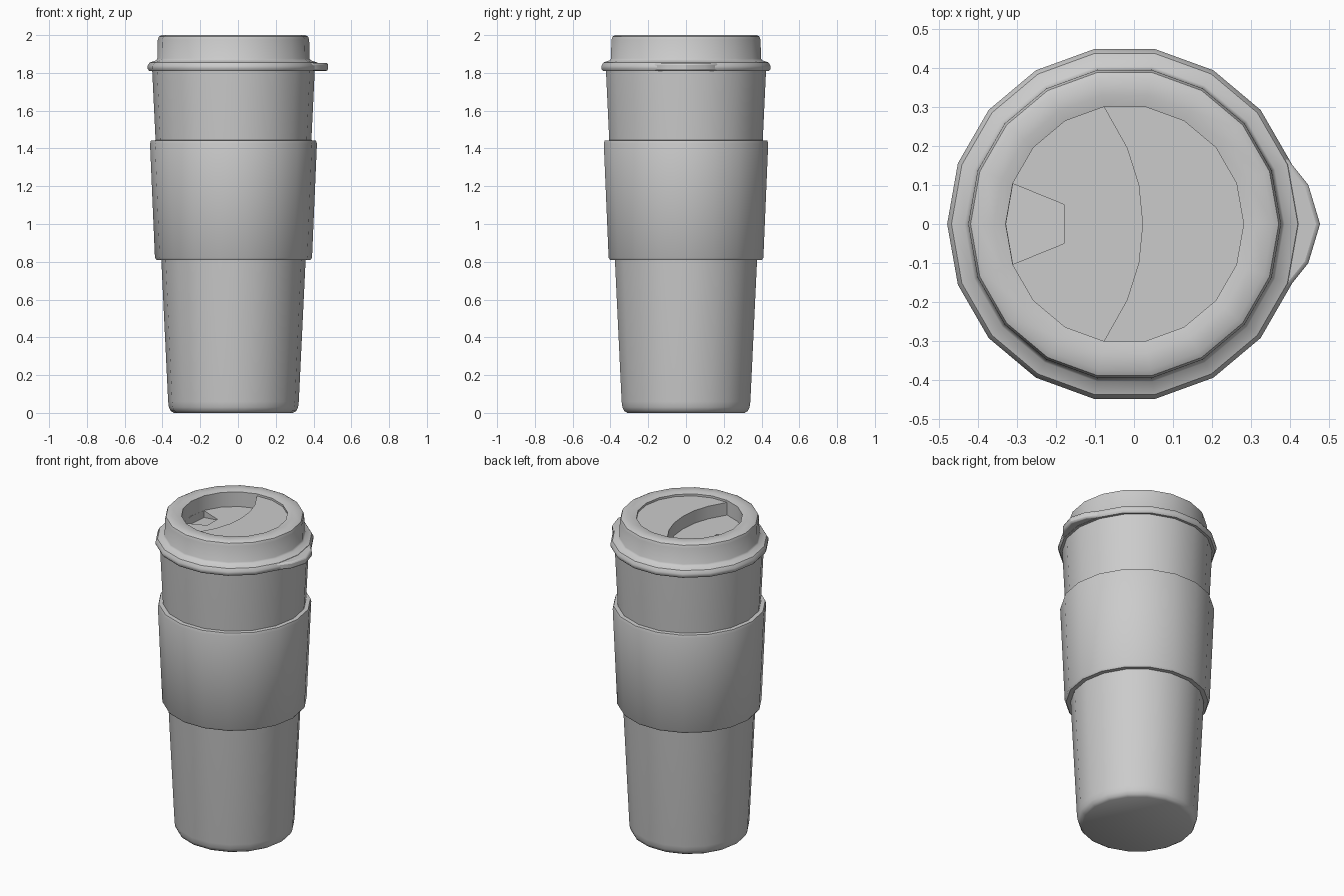
import bpy, bmesh
from math import cos, sin, pi, radians

if "Cube" in bpy.data.objects:
    bpy.data.objects.remove(bpy.data.objects["Cube"])

CX = -0.024      # axis of the cup (the lid tab shifts it off centre)
SIDES = 18


def finish(bm, name, angle=40):
    bmesh.ops.remove_doubles(bm, verts=bm.verts, dist=1e-5)
    bmesh.ops.recalc_face_normals(bm, faces=bm.faces)
    me = bpy.data.meshes.new(name)
    bm.to_mesh(me)
    bm.free()
    ob = bpy.data.objects.new(name, me)
    bpy.context.collection.objects.link(ob)
    smooth(ob, angle)
    return ob


def select(ob):
    bpy.ops.object.select_all(action='DESELECT')
    ob.select_set(True)
    bpy.context.view_layer.objects.active = ob


def smooth(ob, angle):
    select(ob)
    bpy.ops.object.shade_smooth_by_angle(angle=radians(angle))


def lathe(name, profile, closed=False, angle=40):
    """Turn an (r, z) profile around the cup axis."""
    bm = bmesh.new()
    rings = []
    for r, z in profile:
        rings.append([bm.verts.new((CX + r * cos(2 * pi * i / SIDES),
                                    r * sin(2 * pi * i / SIDES), z))
                      for i in range(SIDES)])
    pairs = list(zip(rings, rings[1:]))
    if closed:
        pairs.append((rings[-1], rings[0]))
    else:
        bm.faces.new(rings[0])
        bm.faces.new(rings[-1])
    for a, b in pairs:
        for i in range(SIDES):
            j = (i + 1) % SIDES
            bm.faces.new((a[i], a[j], b[j], b[i]))
    return finish(bm, name, angle)


def prism(name, outline, z0, z1, angle=30):
    """Extrude an outline; z0 and z1 may depend on x."""
    bm = bmesh.new()
    low = [bm.verts.new((x, y, z0(x) if callable(z0) else z0)) for x, y in outline]
    top = [bm.verts.new((x, y, z1)) for x, y in outline]
    bm.faces.new(low)
    bm.faces.new(top)
    n = len(outline)
    for i in range(n):
        j = (i + 1) % n
        bm.faces.new((low[i], low[j], top[j], top[i]))
    return finish(bm, name, angle)


# tapered cup body
lathe("cup_body", [(0.315, 0), (0.332, 0.01), (0.342, 0.03), (0.346, 0.06),
                   (0.431, 1.825)])

# grip sleeve
lathe("grip_sleeve", [(0.375, 0.81), (0.408, 0.81), (0.416, 0.822),
                      (0.442, 1.425), (0.437, 1.442), (0.405, 1.444)],
      closed=True, angle=50)

# lid with rounded flange and recessed drinking area
FLOOR = 1.90
lid = lathe("lid", [(0.40, 1.81), (0.446, 1.81), (0.455, 1.822), (0.455, 1.837),
                    (0.444, 1.855), (0.41, 1.866), (0.403, 1.876), (0.401, 1.975),
                    (0.395, 1.992), (0.38, 2.0), (0.335, 2.0), (0.305, 1.993),
                    (0.305, FLOOR)])

# sloping sip opening, cut into the recess floor
sip = prism("sip_cutter", [(-0.18, -0.05), (-0.18, 0.05), (-0.31, 0.103),
                           (-0.328, 0), (-0.31, -0.103)],
            lambda x: FLOOR - 0.005 + (x + 0.18) * 0.3, FLOOR + 0.02)
sip.hide_render = True
sip.hide_set(True)
cut = lid.modifiers.new("sip", 'BOOLEAN')
cut.operation = 'DIFFERENCE'
cut.solver = 'EXACT'
cut.object = sip
select(lid)
bpy.ops.object.modifier_apply(modifier=cut.name)
smooth(lid, 40)
bpy.data.objects.remove(sip)

# raised half of the recess, with a curved step
step = [(-0.077, -0.3), (-0.018, -0.195), (0.012, -0.1), (0.022, 0),
        (0.012, 0.1), (-0.018, 0.195), (-0.077, 0.3)]
rim = [(CX + 0.306 * cos(radians(a)), 0.306 * sin(radians(a)))
       for a in range(80, -81, -20)]
prism("lid_raised_floor", step + rim, FLOOR - 0.02, 1.98)

# thumb tab on the flange
tab = prism("lid_tab", [(0.33, -0.2), (0.395, -0.165), (0.447, -0.1), (0.477, 0),
                        (0.447, 0.1), (0.395, 0.165), (0.33, 0.2)], 1.811, 1.853)
bev = tab.modifiers.new("bevel", 'BEVEL')
bev.width = 0.01
bev.segments = 2
bev.limit_method = 'ANGLE'
bev.angle_limit = radians(50)
